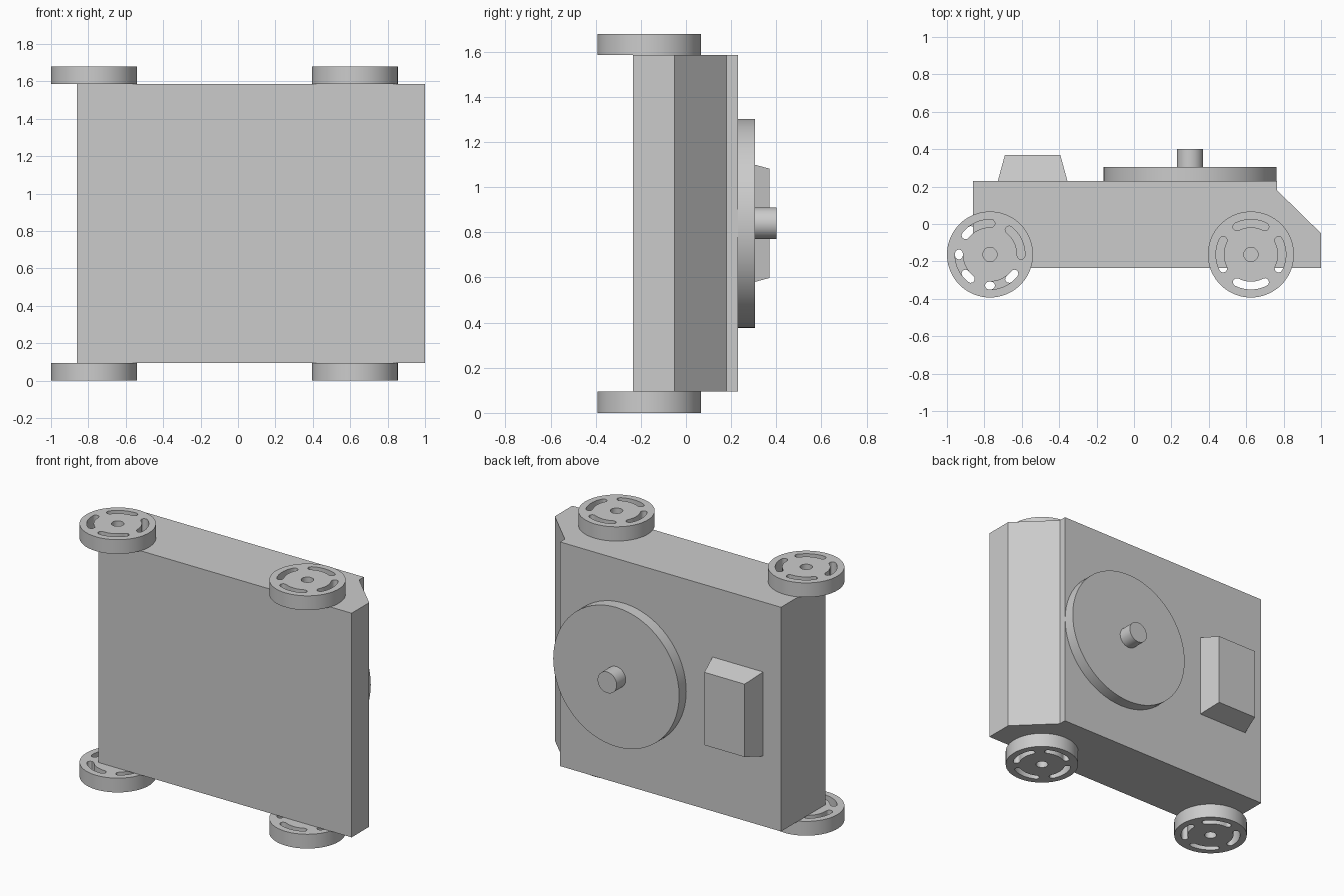
import bpy, bmesh, math
from mathutils import Vector

if "Cube" in bpy.data.objects:
    bpy.data.objects.remove(bpy.data.objects["Cube"], do_unlink=True)

grey = bpy.data.materials.new("plain grey")
grey.use_nodes = True
grey.diffuse_color = (0.6, 0.6, 0.6, 1)
grey.node_tree.nodes["Principled BSDF"].inputs["Base Color"].default_value = (0.6, 0.6, 0.6, 1)


def finish(obj, name):
    """Name, colour, weld and shade a part."""
    obj.name = obj.data.name = name
    obj.data.materials.clear()
    obj.data.materials.append(grey)
    bm = bmesh.new()
    bm.from_mesh(obj.data)
    bmesh.ops.remove_doubles(bm, verts=bm.verts, dist=0.0001)
    bmesh.ops.recalc_face_normals(bm, faces=bm.faces)
    bm.to_mesh(obj.data)
    bm.free()
    bpy.ops.object.select_all(action='DESELECT')
    obj.select_set(True)
    bpy.context.view_layer.objects.active = obj
    bpy.ops.object.shade_smooth_by_angle(angle=math.radians(30))


def prism(name, outlines, depth, location):
    """Extrude flat outlines along z; inner outlines become holes."""
    curve = bpy.data.curves.new(name, 'CURVE')
    curve.dimensions = '2D'
    curve.fill_mode = 'BOTH'
    curve.extrude = depth / 2
    for outline in outlines:
        spline = curve.splines.new('POLY')
        spline.points.add(len(outline) - 1)
        for point, (x, y) in zip(spline.points, outline):
            point.co = (x, y, 0, 1)
        spline.use_cyclic_u = True
    obj = bpy.data.objects.new(name, curve)
    bpy.context.collection.objects.link(obj)
    obj.location = location
    bpy.ops.object.select_all(action='DESELECT')
    obj.select_set(True)
    bpy.context.view_layer.objects.active = obj
    bpy.ops.object.convert(target='MESH')
    finish(bpy.context.object, name)


def arc(radius, start, end, steps, centre=(0, 0)):
    angles = [math.radians(start + (end - start) * i / steps) for i in range(steps + 1)]
    return [(centre[0] + radius * math.cos(a), centre[1] + radius * math.sin(a)) for a in angles]


def slot(middle, radius=0.166, half_width=0.021, half_angle=27):
    """Curved slot with rounded ends."""
    a, b = middle - half_angle, middle + half_angle
    end_a, end_b = arc(radius, a, b, 1)
    return (arc(radius + half_width, a, b, 12)
            + arc(half_width, b, b + 180, 6, end_b)[1:-1]
            + arc(radius - half_width, b, a, 12)
            + arc(half_width, a + 180, a + 360, 6, end_a)[1:-1])


def cylinder(name, radius, y0, y1, x, z):
    bpy.ops.mesh.primitive_cylinder_add(
        vertices=64, radius=radius, depth=y1 - y0,
        location=(x, (y0 + y1) / 2, z), rotation=(math.pi / 2, 0, 0))
    finish(bpy.context.object, name)


# Body with a sloping nose
MID_Z = 0.84
prism("body", [[(-0.86, -0.235), (1, -0.235), (1, -0.05), (0.765, 0.18),
                (0.765, 0.23), (-0.86, 0.23)]], 1.49, (0, 0, MID_Z))

# Slotted wheels, mirrored on both sides
for end, x, turn in (("rear", -0.77, 25), ("front", 0.625, 0)):
    for side, sign in (("lower", -1), ("upper", 1)):
        outlines = [arc(0.23, 0, 360, 72)[:-1], arc(0.038, 0, 360, 24)[:-1]]
        outlines += [slot(sign * turn + quarter * 90) for quarter in range(4)]
        prism(f"{end}_{side}_wheel", outlines, 0.095, (x, -0.163, MID_Z + sign * 0.7925))

# Round plate and its peg
cylinder("round_plate", 0.463, 0.23, 0.305, 0.30, MID_Z)
cylinder("peg", 0.07, 0.305, 0.40, 0.30, MID_Z)

# Tapered block
bpy.ops.mesh.primitive_cube_add(size=2, location=(-0.542, 0.30, MID_Z))
block = bpy.context.object
for v in block.data.vertices:
    inset = 0.038 if v.co.y > 0 else 0
    v.co = Vector((v.co.x * (0.186 - inset), v.co.y * 0.07, v.co.z * (0.28 - inset)))
finish(block, "tapered_block")
